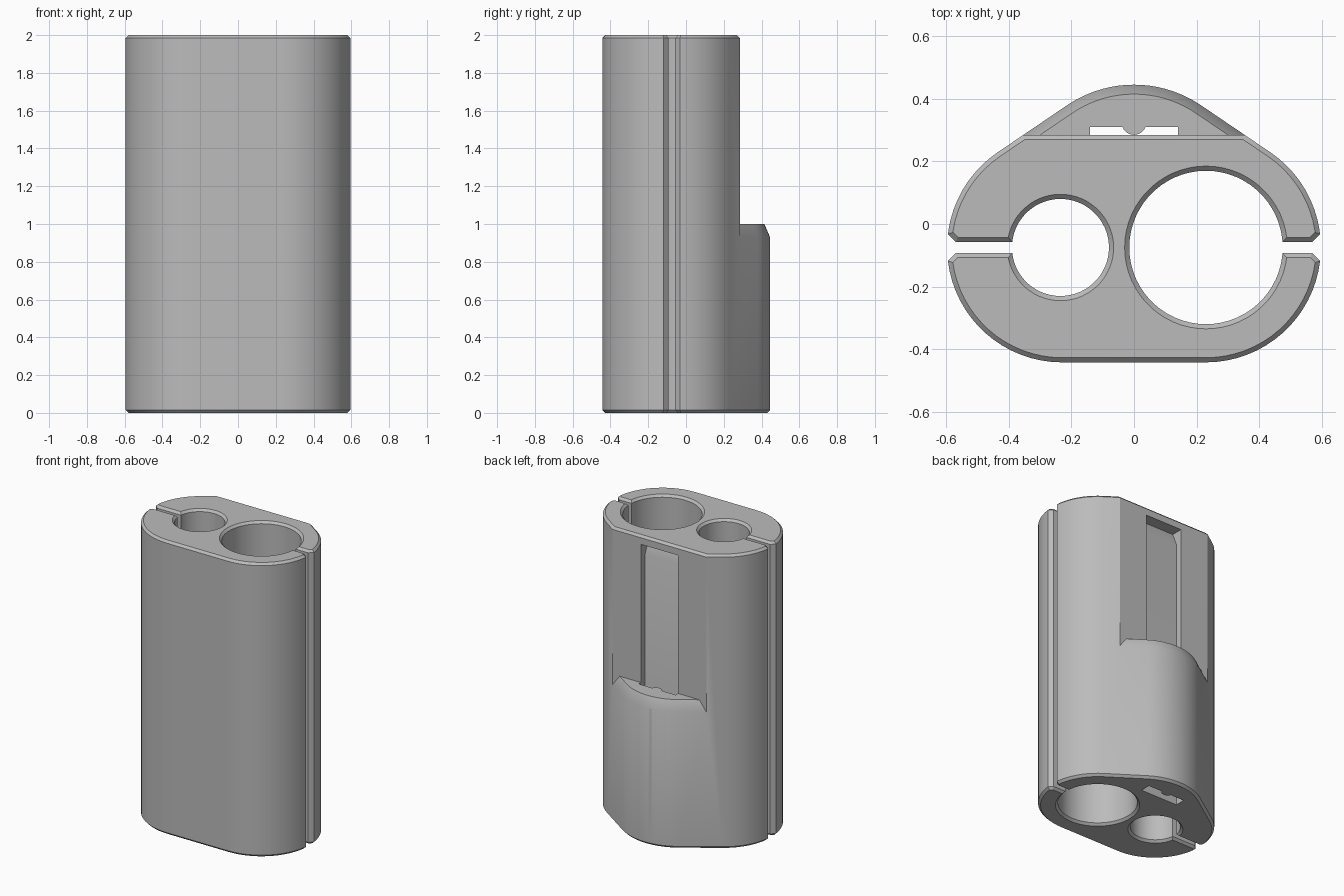
import bpy, bmesh
from math import sin, cos, radians

cube = bpy.data.objects.get("Cube")
if cube:
    bpy.data.objects.remove(cube, do_unlink=True)

AXIS_Y = -0.075      # line through both bores and slits
CHAMFER = 0.015
BACK_Y = 0.285       # flat upper back face
TURN = 55.8          # angle where the side arcs meet the back arc


def arc(cx, cy, r, a0, a1, n):
    return [(cx + r * cos(radians(a0 + (a1 - a0) * i / n)),
             cy + r * sin(radians(a0 + (a1 - a0) * i / n))) for i in range(n + 1)]


def loft(name, profile, levels):
    """Closed solid through profile(offset) at each (z, offset) level."""
    bm = bmesh.new()
    rings = [[bm.verts.new((x, y, z)) for x, y in profile(o)] for z, o in levels]
    n = len(rings[0])
    bm.faces.new(rings[0])
    bm.faces.new(rings[-1])
    for low, high in zip(rings, rings[1:]):
        for i in range(n):
            j = (i + 1) % n
            bm.faces.new((low[i], low[j], high[j], high[i]))
    bmesh.ops.recalc_face_normals(bm, faces=bm.faces)
    mesh = bpy.data.meshes.new(name)
    bm.to_mesh(mesh)
    bm.free()
    obj = bpy.data.objects.new(name, mesh)
    bpy.context.collection.objects.link(obj)
    return obj


def subtract(target, cutter):
    cutter.hide_render = True
    mod = target.modifiers.new("cut", 'BOOLEAN')
    mod.operation = 'DIFFERENCE'
    mod.solver = 'EXACT'
    mod.object = cutter
    bpy.context.view_layer.objects.active = target
    bpy.ops.object.modifier_apply(modifier=mod.name)
    bpy.data.objects.remove(cutter, do_unlink=True)


# Outer outline: two side arcs and a wide back arc, joined by tangents
def outline(o):
    return (arc(0.23, AXIS_Y, 0.367 + o, -90, TURN, 28)
            + arc(0, 0.064, 0.381 + o, TURN, 180 - TURN, 18)
            + arc(-0.23, AXIS_Y, 0.367 + o, 180 - TURN, 270, 28))


def bore(cx, r):
    return lambda o: arc(cx, AXIS_Y, r + o, 0, 354, 59)


# Slit from a bore to the outside, with a flared mouth
def slit(side):
    def profile(o):
        half = 0.0175 + o
        top = [(0.3, half), (0.569 - 0.41 * o, half), (0.7, half + 0.131 + 0.41 * o)]
        pts = top + [(x, -y) for x, y in reversed(top)]
        return [(side * x, AXIS_Y + y) for x, y in pts]
    return profile


def back_block(o):
    return [(-0.8, BACK_Y - o), (0.8, BACK_Y - o), (0.8, 0.8), (-0.8, 0.8)]


# Flat slot whose outer wall carries a round rib
def slot(o):
    return ([(-0.14, 0.31), (-0.14, 0.24 - o), (0.14, 0.24 - o), (0.14, 0.31)]
            + arc(0, 0.325, 0.04, -22, -158, 12))


# Main body with chamfered ends
body = loft("holder_body", outline,
            [(0, -CHAMFER), (CHAMFER, 0), (2 - CHAMFER, 0), (2, -CHAMFER)])

# Cut the upper back flat, leaving a sloped shoulder halfway up
block = loft("back_cutter", back_block, [(0.8, 0), (2 - CHAMFER, 0), (2.05, 0.065)])
shoulder = loft("shoulder_shape", outline, [(0.75, 0.077), (1.0, -0.03)])
subtract(block, shoulder)
subtract(body, block)

# Bores and slits, chamfered at both ends
through = [(-0.05, 0.065), (CHAMFER, 0), (2 - CHAMFER, 0), (2.05, 0.065)]
for shape in (bore(0.23, 0.245), bore(-0.235, 0.155), slit(1), slit(-1)):
    subtract(body, loft("through_cutter", shape, through))

# Mounting slot, with a ramp at its upper end
subtract(body, loft("slot_cutter", slot, [(-0.05, 0), (1.855, 0), (1.94, 0.035)]))

# Colour and shading
grey = bpy.data.materials.new("plain_grey")
grey.use_nodes = True
colour = (0.5, 0.5, 0.5, 1)
grey.diffuse_color = colour
grey.node_tree.nodes["Principled BSDF"].inputs["Base Color"].default_value = colour
body.data.materials.clear()
body.data.materials.append(grey)
for poly in body.data.polygons:
    poly.material_index = 0

bpy.ops.object.select_all(action='DESELECT')
body.select_set(True)
bpy.context.view_layer.objects.active = body
bpy.ops.object.shade_smooth_by_angle(angle=radians(30))
